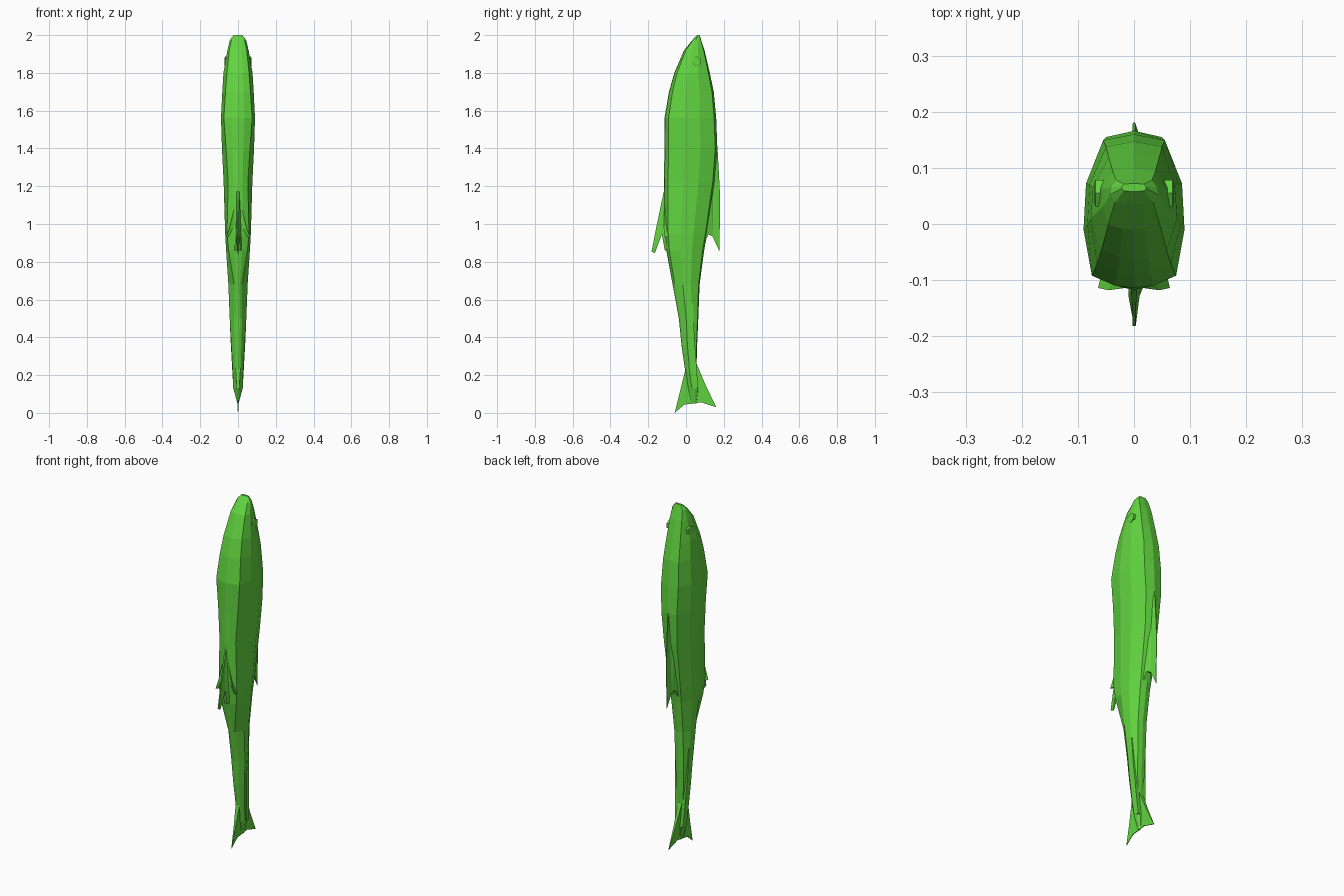
import bpy, bmesh
from math import pi, cos, sin

green = bpy.data.materials.new("green")
green.diffuse_color = (0.12, 0.66, 0.05, 1)


def finish(bm, name):
    bmesh.ops.recalc_face_normals(bm, faces=bm.faces)
    me = bpy.data.meshes.new(name)
    bm.to_mesh(me)
    bm.free()
    me.materials.append(green)
    ob = bpy.data.objects.new(name, me)
    bpy.context.collection.objects.link(ob)
    return ob


def loft(name, rings):
    bm = bmesh.new()
    vs = [[bm.verts.new(p) for p in r] for r in rings]
    n = len(vs[0])
    for a, b in zip(vs, vs[1:]):
        for i in range(n):
            bm.faces.new((a[i], a[(i + 1) % n], b[(i + 1) % n], b[i]))
    bm.faces.new(vs[0])
    bm.faces.new(vs[-1])
    return finish(bm, name)


def section(z, yf, yb, w, wf, wb):
    d = yb - yf
    half = [(wf * 0.45, yf + 0.015 * d), (wf, yf + 0.08 * d), (w, yf + 0.38 * d),
            (w * 0.95, yf + 0.68 * d), (wb, yf + 0.96 * d)]
    right = [(x, y, z) for x, y in half]
    left = [(-x, y, z) for x, y in reversed(half)]
    return [(0, yf, z)] + right + [(0, yb, z)] + left


def fin(name, outline):
    # outline points: y, z, half thickness
    bm = bmesh.new()
    r = [bm.verts.new((t, y, z)) for y, z, t in outline]
    l = [bm.verts.new((-t, y, z)) for y, z, t in outline]
    n = len(r)
    for i in range(n):
        j = (i + 1) % n
        bm.faces.new((r[i], r[j], l[j], l[i]))
    caps = [bm.faces.new(r), bm.faces.new(l)]
    bmesh.ops.triangulate(bm, faces=caps)
    return finish(bm, name)


# Body stations: z, front y, back y, half width, front and back flat half widths
stations = [
    (2.00, 0.058, 0.072, 0.022, 0.018, 0.018),
    (1.975, 0.035, 0.080, 0.043, 0.034, 0.032),
    (1.92, -0.010, 0.098, 0.056, 0.046, 0.038),
    (1.80, -0.062, 0.126, 0.077, 0.058, 0.045),
    (1.70, -0.090, 0.147, 0.083, 0.066, 0.050),
    (1.56, -0.114, 0.160, 0.090, 0.075, 0.055),
    (1.40, -0.114, 0.166, 0.085, 0.063, 0.050),
    (1.22, -0.117, 0.152, 0.076, 0.052, 0.042),
    (0.95, -0.112, 0.112, 0.068, 0.058, 0.036),
    (0.86, -0.104, 0.096, 0.063, 0.050, 0.032),
    (0.68, -0.071, 0.072, 0.051, 0.020, 0.028),
    (0.50, -0.038, 0.065, 0.044, 0.022, 0.026),
    (0.36, -0.024, 0.059, 0.036, 0.018, 0.022),
    (0.22, -0.004, 0.055, 0.028, 0.014, 0.016),
    (0.13, 0.010, 0.066, 0.025, 0.010, 0.012),
    (0.05, 0.028, 0.055, 0.003, 0.002, 0.002),
]
loft("body", [section(*s) for s in stations])

# Tail fin
fin("tail_fin", [(0.010, 0.30, 0.014), (-0.006, 0.22, 0.012), (-0.030, 0.12, 0.006),
                 (-0.060, 0.00, 0.001), (-0.010, 0.043, 0.002), (0.080, 0.056, 0.002),
                 (0.160, 0.030, 0.001), (0.105, 0.145, 0.006), (0.056, 0.26, 0.012)])

# Fins on the back and front edges, wedge shaped
fin("back_fin", [(0.150, 1.42, 0.012), (0.167, 1.40, 0.003), (0.181, 1.14, 0.002),
                 (0.177, 0.855, 0.001), (0.140, 0.935, 0.007), (0.118, 0.945, 0.016),
                 (0.100, 0.90, 0.022), (0.100, 1.00, 0.028), (0.130, 1.22, 0.022)])
fin("front_fin", [(-0.105, 1.18, 0.012), (-0.118, 1.17, 0.005), (-0.160, 0.97, 0.003),
                  (-0.182, 0.855, 0.003), (-0.165, 0.845, 0.003), (-0.128, 0.945, 0.010),
                  (-0.112, 0.86, 0.010), (-0.090, 0.86, 0.026), (-0.095, 1.0, 0.030)])

# Paired features: eyes, small side fins, tail keels
for side, tag in ((1, "right"), (-1, "left")):
    def hexagon(x, r):
        return [(side * x, 0.055 + r * cos(i * pi / 3 + pi / 6),
                 1.86 + r * sin(i * pi / 3 + pi / 6)) for i in range(6)]
    loft("eye_" + tag, [hexagon(0.045, 0.027), hexagon(0.069, 0.027),
                        hexagon(0.071, 0.019)])

    def strip(z, y0, y1, x0, x1):
        return [(side * x0, y0, z), (side * x1, y0, z),
                (side * x1, y1, z), (side * x0, y1, z)]
    loft("tail_keel_" + tag, [strip(0.58, 0.030, 0.036, 0.02, 0.046),
                              strip(0.40, 0.020, 0.045, 0.01, 0.040),
                              strip(0.13, 0.040, 0.064, 0.005, 0.025)])

    def fold(z, x, y, w):
        return [(side * (x - w), y, z), (side * (x + w), y - 0.006, z),
                (side * x, y + 0.02, z)]
    loft("side_fin_" + tag, [fold(1.10, 0.012, -0.108, 0.004),
                             fold(0.98, 0.035, -0.112, 0.010),
                             fold(0.93, 0.058, -0.108, 0.006)])
